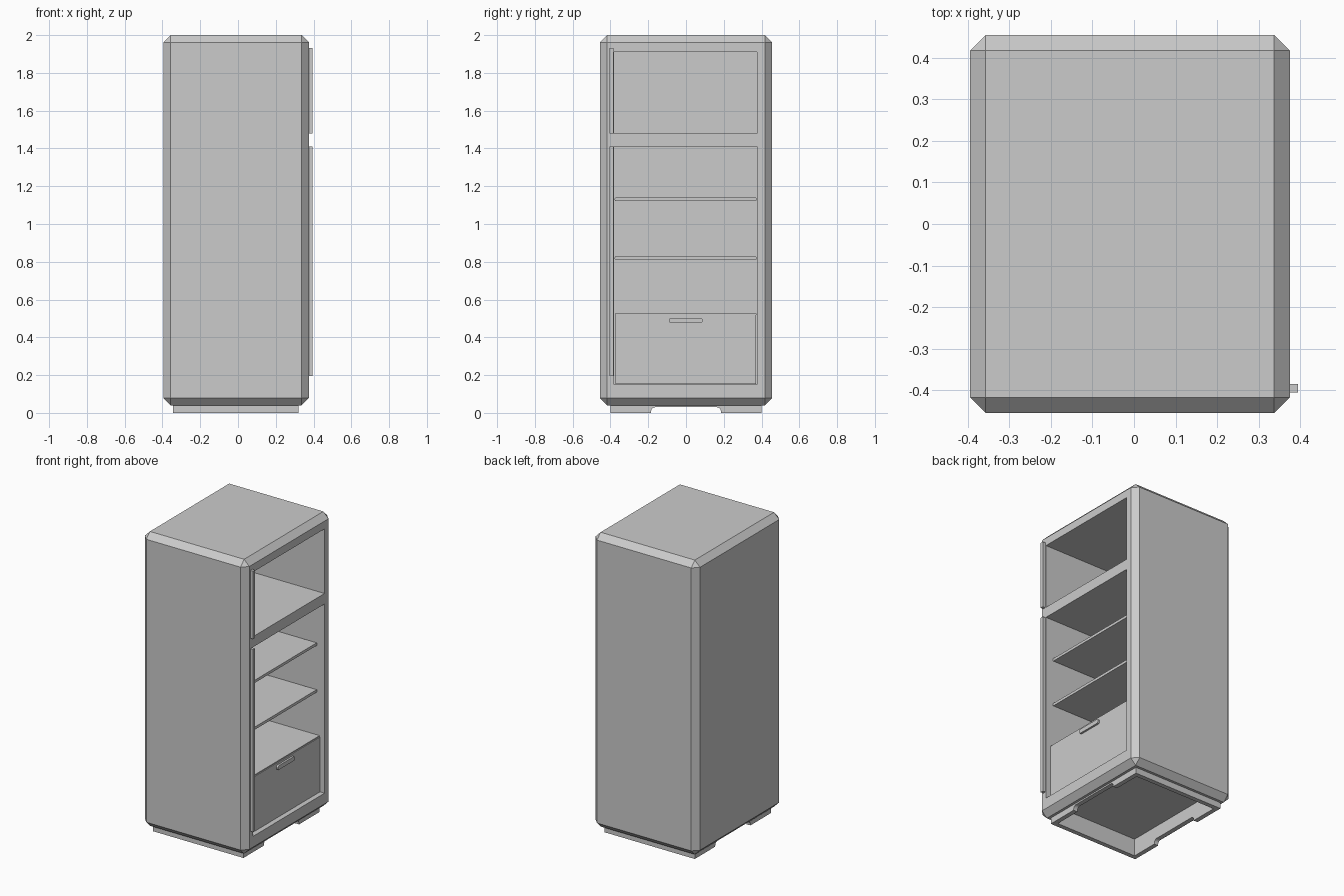
import bpy, bmesh
from mathutils import Vector

if "Cube" in bpy.data.objects:
    bpy.data.objects.remove(bpy.data.objects["Cube"])


def box(name, lo, hi, bevel=0.0, segments=1, axis=None):
    """Box between two corners; bevel all edges, or only those along one axis."""
    lo, hi = Vector(lo), Vector(hi)
    bm = bmesh.new()
    bmesh.ops.create_cube(bm, size=1)
    for v in bm.verts:
        v.co = Vector((v.co[i] * (hi[i] - lo[i]) + (lo[i] + hi[i]) / 2) for i in range(3))
    if bevel:
        edges = [e for e in bm.edges if axis is None
                 or abs((e.verts[0].co - e.verts[1].co).normalized()[axis]) > 0.9]
        bmesh.ops.bevel(bm, geom=edges, offset=bevel, segments=segments,
                        profile=0.5, affect='EDGES')
    bmesh.ops.recalc_face_normals(bm, faces=bm.faces)
    mesh = bpy.data.meshes.new(name)
    bm.to_mesh(mesh)
    bm.free()
    ob = bpy.data.objects.new(name, mesh)
    bpy.context.collection.objects.link(ob)
    return ob


def cut(ob, cutters):
    """Subtract each cutter, apply, and remove the cutters."""
    for c in cutters:
        m = ob.modifiers.new("cut", 'BOOLEAN')
        m.operation, m.solver, m.object = 'DIFFERENCE', 'EXACT', c
        c.hide_render = True
    bpy.context.view_layer.objects.active = ob
    for m in list(ob.modifiers):
        bpy.ops.object.modifier_apply(modifier=m.name)
    for c in cutters:
        bpy.data.objects.remove(c)


BACK = -0.32          # inner back wall of the compartments
Y0, Y1 = -0.38, 0.375  # side walls of the compartments


def cavity():
    return box("base_cavity", (-0.315, -0.37, -0.05), (0.29, 0.37, 0.115))


# Chamfered cabinet with two open compartments and a hollow underside
cabinet = box("cabinet", (-0.395, -0.455, 0.04), (0.375, 0.455, 2.0), bevel=0.038)
cut(cabinet, [
    box("upper_opening", (BACK, Y0, 1.48), (0.5, Y1, 1.91)),
    box("lower_opening", (BACK, Y0, 0.15), (0.5, Y1, 1.41)),
    cavity(),
])

# Base ring with rounded cutouts on the door side and the back
base = box("base", (-0.345, -0.4, 0.0), (0.32, 0.4, 0.042))
cut(base, [
    cavity(),
    box("base_arch", (-0.6, -0.185, -0.06), (0.6, 0.185, 0.03), 0.022, 4, axis=0),
])

# Shelves
for i, z in enumerate((0.81, 1.122)):
    box(f"shelf_{i + 1}", (BACK, Y0 + 0.002, z), (0.322, Y1 - 0.002, z + 0.018),
        0.006, 2, axis=0)

# Drawer with lid and rounded pull
box("drawer", (BACK, -0.373, 0.153), (0.345, 0.37, 0.518))
box("drawer_lid", (BACK, -0.376, 0.518), (0.34, 0.373, 0.525))
box("drawer_pull", (0.34, -0.09, 0.475), (0.358, 0.088, 0.503), 0.011, 3, axis=0)

# Upright bars beside the openings
for name, z0, z1 in (("upper_handle", 1.48, 1.932), ("lower_handle", 0.195, 1.41)):
    box(name, (0.37, -0.406, z0), (0.395, -0.385, z1))
